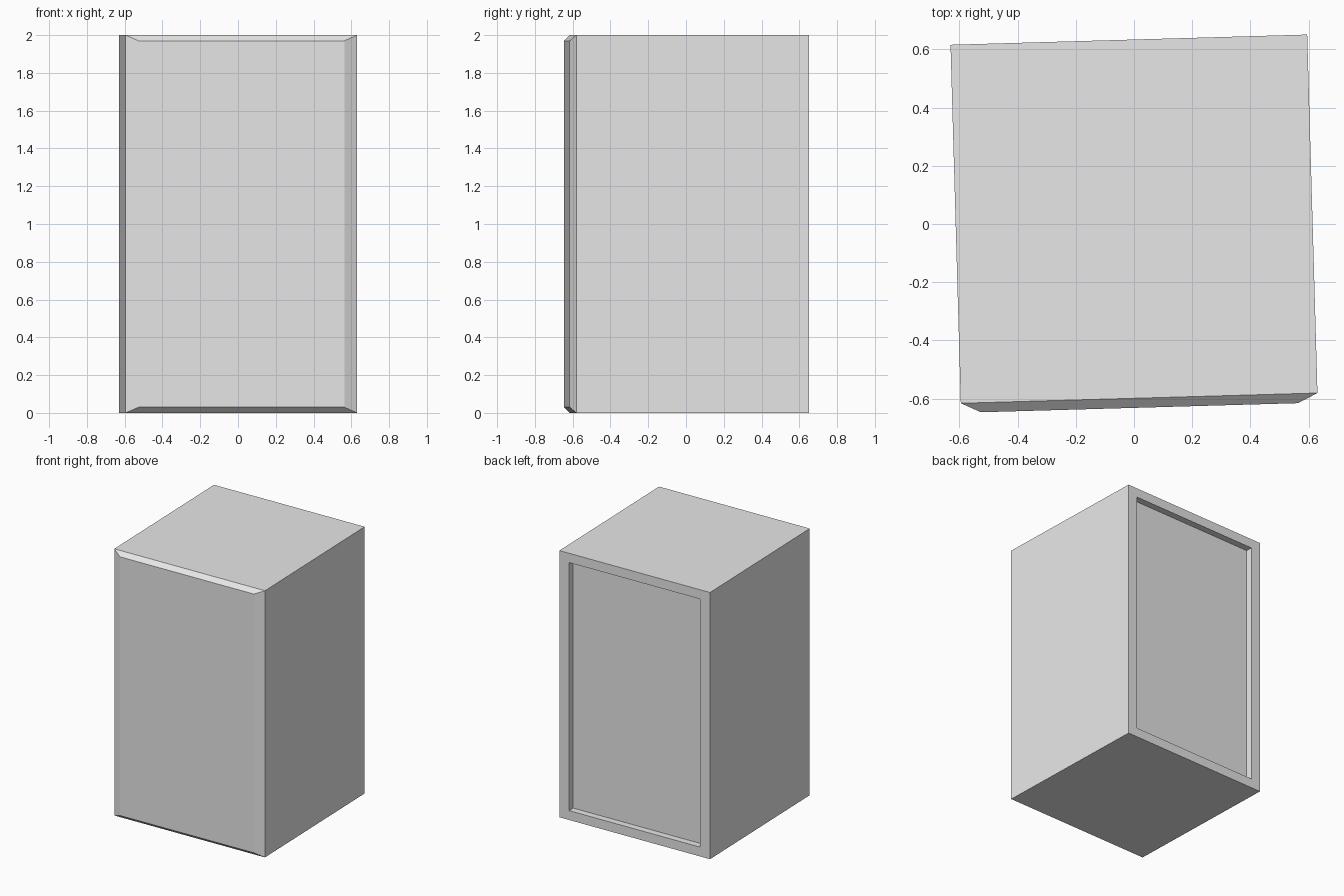
import bpy, bmesh, math
from mathutils import Matrix

default = bpy.data.objects.get("Cube")
if default:
    bpy.data.objects.remove(default, do_unlink=True)

WIDTH, DEPTH, HEIGHT = 1.226, 1.232, 2.0

# Single grey finish
grey = bpy.data.materials.new("light_grey")
grey.use_nodes = True
colour = (0.8, 0.8, 0.8, 1)
grey.diffuse_color = colour
grey.node_tree.nodes["Principled BSDF"].inputs["Base Color"].default_value = colour


def step(bm, face, inset_x, inset_z, shift_y):
    """Extrude a face, shrink it by the insets and move it along y."""
    new = bmesh.ops.extrude_discrete_faces(bm, faces=[face])["faces"][0]
    mid = new.calc_center_median()
    for v in new.verts:
        v.co.x -= math.copysign(inset_x, v.co.x - mid.x)
        v.co.z -= math.copysign(inset_z, v.co.z - mid.z)
        v.co.y += shift_y
    return new


# Cabinet body
bm = bmesh.new()
bmesh.ops.create_cube(bm, size=1)
bmesh.ops.scale(bm, vec=(WIDTH, DEPTH, HEIGHT), verts=bm.verts)
front = min(bm.faces, key=lambda f: f.calc_center_median().y)
back = max(bm.faces, key=lambda f: f.calc_center_median().y)

# Raised front panel with sloped border
step(bm, front, 0.068, 0.03, -0.033)

# Back frame and recessed back panel
rim = step(bm, back, 0.08, 0.07, 0)
step(bm, rim, 0, 0, -0.05)

# Slight turn about the vertical axis, standing on the ground
bm.transform(Matrix.Translation((0, 0.0175, HEIGHT / 2)) @ Matrix.Rotation(math.radians(1.64), 4, "Z"))
bmesh.ops.recalc_face_normals(bm, faces=bm.faces)

mesh = bpy.data.meshes.new("cabinet_body")
bm.to_mesh(mesh)
bm.free()
mesh.materials.append(grey)
body = bpy.data.objects.new("cabinet_body", mesh)
bpy.context.collection.objects.link(body)
